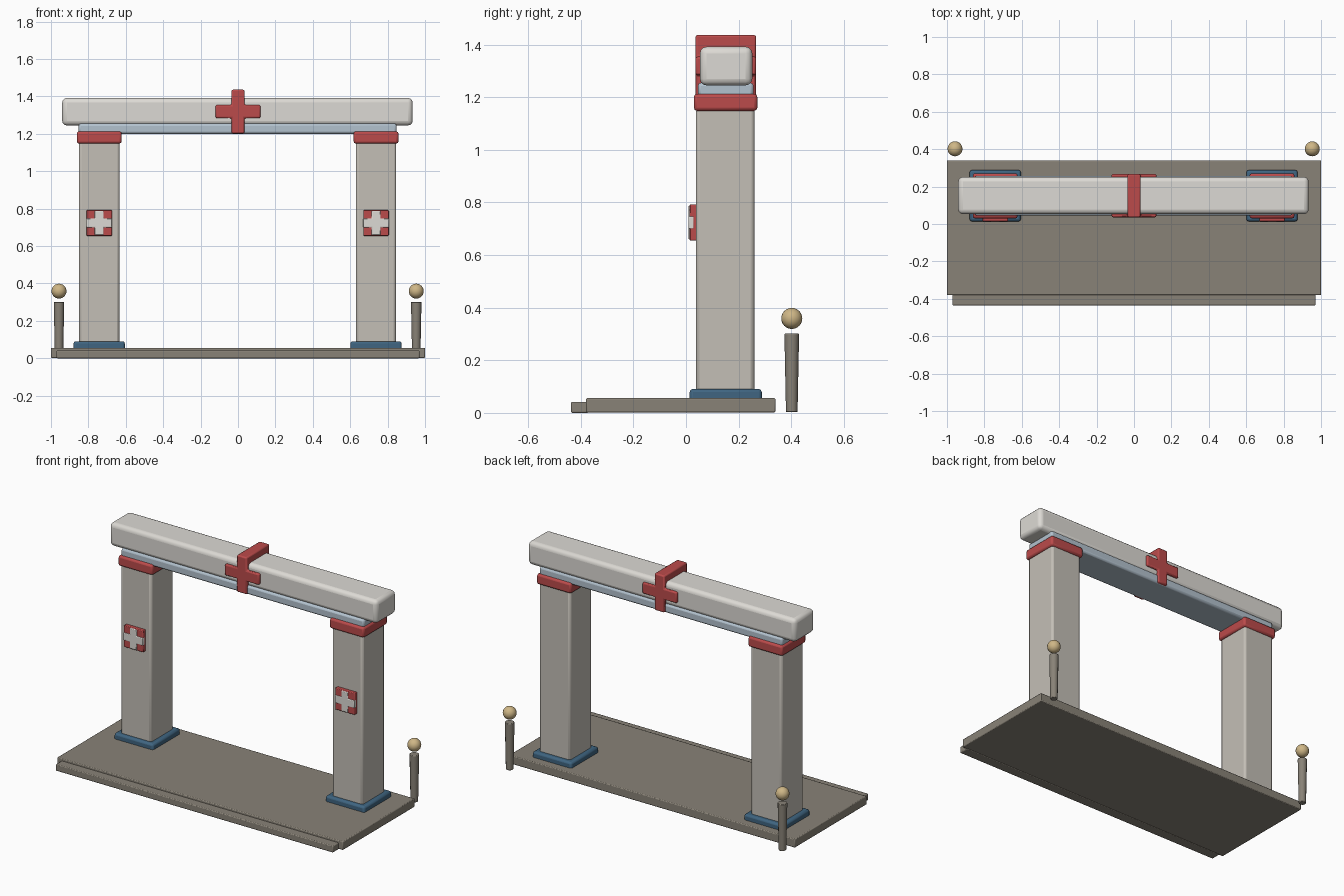
import bpy, math

if "Cube" in bpy.data.objects:
    bpy.data.objects.remove(bpy.data.objects["Cube"])


def material(name, rgb):
    m = bpy.data.materials.new(name)
    m.diffuse_color = (*rgb, 1)
    m.use_nodes = True
    m.node_tree.nodes["Principled BSDF"].inputs["Base Color"].default_value = m.diffuse_color
    return m


STONE = material("stone", (0.25, 0.225, 0.185))
WHITE = material("off_white", (0.72, 0.70, 0.66))
PLASTER = material("plaster", (0.55, 0.52, 0.47))
RED = material("red", (0.50, 0.07, 0.07))
BLUE = material("dark_blue", (0.05, 0.13, 0.22))
PALE = material("pale_blue", (0.45, 0.54, 0.62))
GOLD = material("gold", (0.62, 0.47, 0.24))


def finish(ob, name, mat, bevel=0.0, segments=2):
    ob.name = name
    ob.data.materials.append(mat)
    if bevel:
        b = ob.modifiers.new("bevel", "BEVEL")
        b.width, b.segments, b.limit_method = bevel, segments, "ANGLE"
    bpy.ops.object.select_all(action="DESELECT")
    ob.select_set(True)
    bpy.context.view_layer.objects.active = ob
    bpy.ops.object.shade_smooth_by_angle(angle=math.radians(35))
    return ob


def box(name, x, y, z, mat, bevel=0.006, segments=2):
    """Box from (min, max) ranges with rounded edges."""
    bpy.ops.mesh.primitive_cube_add(size=1, location=[sum(r) / 2 for r in (x, y, z)])
    ob = bpy.context.object
    ob.scale = [r[1] - r[0] for r in (x, y, z)]
    bpy.ops.object.transform_apply(location=False, rotation=False, scale=True)
    return finish(ob, name, mat, bevel, segments)


def cross(name, cx, cz, w, h, arm, y, mat, bevel):
    """Plus-shaped outline in the XZ plane, extruded along y."""
    a = arm / 2
    w, h = w / 2, h / 2
    pts = [(a, a), (a, h), (-a, h), (-a, a), (-w, a), (-w, -a),
           (-a, -a), (-a, -h), (a, -h), (a, -a), (w, -a), (w, a)]
    n = len(pts)
    verts = [(cx + px, yy, cz + pz) for yy in y for px, pz in pts]
    faces = [tuple(range(n)), tuple(range(2 * n - 1, n - 1, -1))]
    faces += [(i, i + n, (i + 1) % n + n, (i + 1) % n) for i in range(n)]
    me = bpy.data.meshes.new(name)
    me.from_pydata(verts, [], faces)
    ob = bpy.data.objects.new(name, me)
    bpy.context.collection.objects.link(ob)
    return finish(ob, name, mat, bevel)


# Ground slab and front step
box("platform", (-1, 1), (-0.38, 0.34), (0.002, 0.056), STONE, 0.005)
box("front_step", (-0.97, 0.97), (-0.437, -0.37), (0, 0.042), STONE, 0.005)

for side, s in (("left", -1), ("right", 1)):
    cx = s * 0.74 - 0.002

    def span(half):
        return (cx - half, cx + half)

    # Pillar with foot and cap
    box(side + "_pillar_foot", span(0.137), (0.014, 0.288), (0.004, 0.091), BLUE, 0.012)
    box(side + "_pillar", span(0.108), (0.038, 0.26), (0.006, 1.16), PLASTER, 0.014)
    box(side + "_pillar_cap", span(0.12), (0.03, 0.271), (1.148, 1.213), RED, 0.012)

    # Emblem on the pillar front
    box(side + "_emblem_plate", span(0.068), (0.014, 0.045), (0.655, 0.792), RED, 0.004)
    cross(side + "_emblem_cross", cx, 0.7235, 0.138, 0.13, 0.048, (0.01, 0.03), WHITE, 0.004)

    # Bollard behind the slab, with a floating ball
    px = s * 0.955 - 0.002
    bpy.ops.mesh.primitive_cone_add(vertices=12, radius1=0.022, radius2=0.028,
                                    depth=0.298, location=(px, 0.402, 0.152))
    finish(bpy.context.object, side + "_bollard", STONE, 0.003)
    bpy.ops.mesh.primitive_uv_sphere_add(segments=20, ring_count=12, radius=0.04,
                                         location=(px, 0.402, 0.359))
    finish(bpy.context.object, side + "_bollard_ball", GOLD)

# Lintel strip and top beam
box("lintel_strip", (-0.852, 0.848), (0.045, 0.257), (1.2, 1.255), PALE, 0.012)
box("top_beam", (-0.94, 0.934), (0.053, 0.252), (1.245, 1.392), WHITE, 0.025, 3)

# Cross wrapping the middle of the beam
cross("beam_cross", 0, 1.319, 0.24, 0.234, 0.07, (0.036, 0.267), RED, 0.008)
